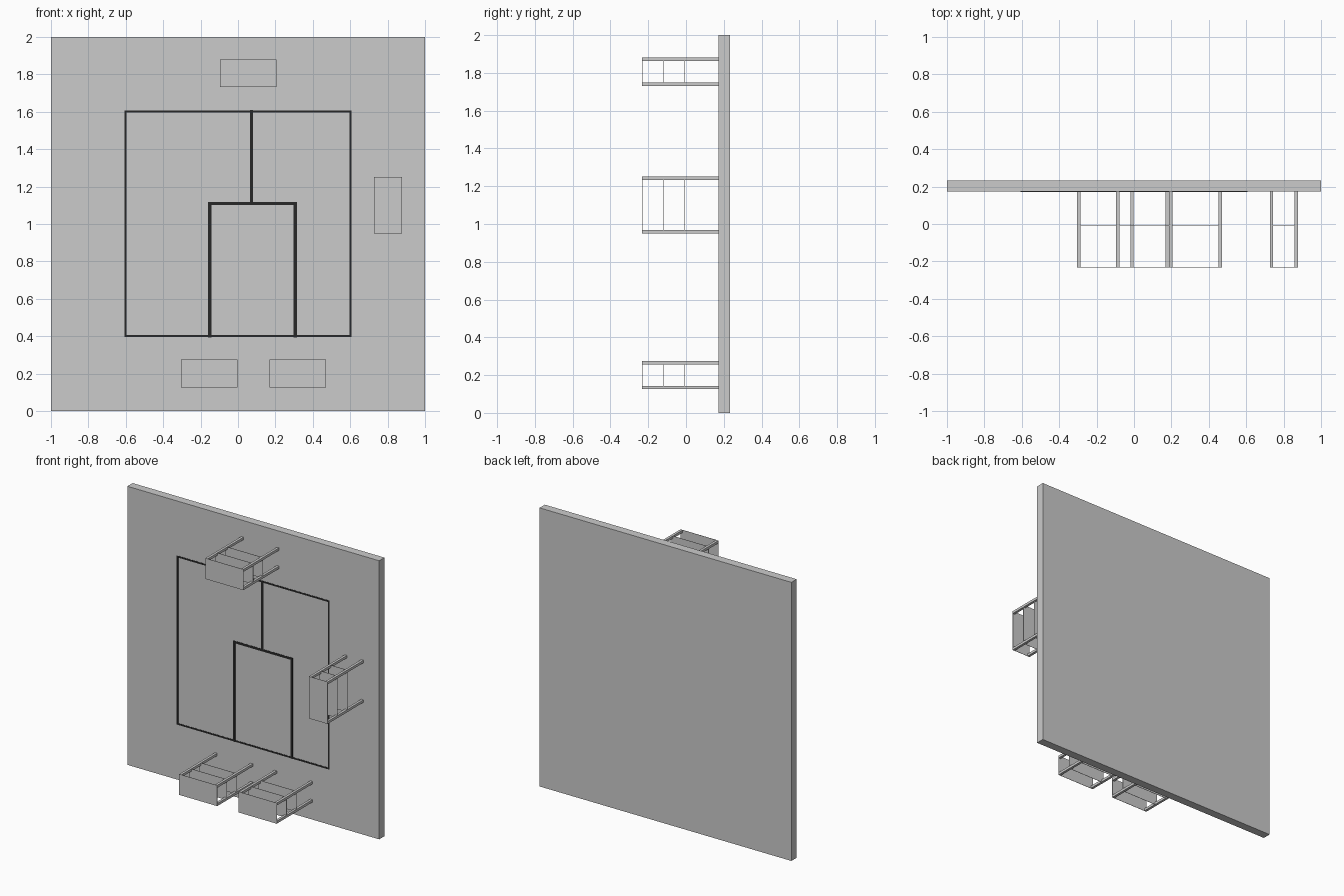
import bpy

if "Cube" in bpy.data.objects:
    bpy.data.objects.remove(bpy.data.objects["Cube"])

FRONT, BACK = -0.233, 0.233
WALL = 0.173          # y of the panel's front face
LEG = 0.018

dark = bpy.data.materials.new("dark_line")
dark.diffuse_color = (0.02, 0.02, 0.02, 1)
dark.use_nodes = True
dark.node_tree.nodes["Principled BSDF"].inputs["Base Color"].default_value = dark.diffuse_color


def box(name, x, y, z, mat=None):
    """Box from (min, max) pairs along each axis."""
    bpy.ops.mesh.primitive_cube_add(
        size=1, location=[(a + b) / 2 for a, b in (x, y, z)])
    ob = bpy.context.object
    ob.name = name
    ob.scale = [b - a for a, b in (x, y, z)]
    bpy.ops.object.transform_apply(location=False, rotation=False, scale=True)
    if mat:
        ob.data.materials.append(mat)
    return ob


def line(name, x0, z0, x1, z1, w):
    """Thin painted strip on the front of the panel."""
    h = w / 2
    box(name, (x0 - h, x1 + h), (WALL - 0.0015, WALL + 0.001),
        (z0 - h, z1 + h), dark)


def rack(name, cx, cz, w, h):
    """Three thin shelves on four square legs standing on the panel."""
    for i in range(3):
        y = FRONT + i * 0.1115
        box(f"{name}_shelf_{i + 1}", (cx - w / 2, cx + w / 2),
            (y, y + 0.002), (cz - h / 2, cz + h / 2))
    for sx in (-1, 1):
        for sz in (-1, 1):
            x = cx + sx * (w - LEG) / 2
            z = cz + sz * (h - LEG) / 2
            box(f"{name}_leg", (x - LEG / 2, x + LEG / 2),
                (FRONT + 0.001, WALL + 0.001), (z - LEG / 2, z + LEG / 2))


# Base panel
box("base_panel", (-1, 1), (WALL, BACK), (0, 2))

# Outer boundary lines
for s, side in ((-1, "left"), (1, "right")):
    line(f"boundary_{side}", s * 0.601, 0.401, s * 0.601, 1.602, 0.012)
for z, side in ((0.401, "bottom"), (1.602, "top")):
    line(f"boundary_{side}", -0.601, z, 0.601, z, 0.012)

# Inner dividing lines
line("divider_top", 0.073, 1.11, 0.073, 1.6, 0.017)
line("divider_middle", -0.151, 1.11, 0.306, 1.11, 0.017)
line("divider_left", -0.151, 0.402, -0.151, 1.11, 0.017)
line("divider_right", 0.306, 0.402, 0.306, 1.11, 0.017)

# Shelf racks
rack("top_rack", 0.055, 1.806, 0.302, 0.149)
rack("side_rack", 0.801, 1.101, 0.149, 0.302)
rack("bottom_right_rack", 0.32, 0.2, 0.302, 0.149)
rack("bottom_left_rack", -0.153, 0.2, 0.302, 0.149)
